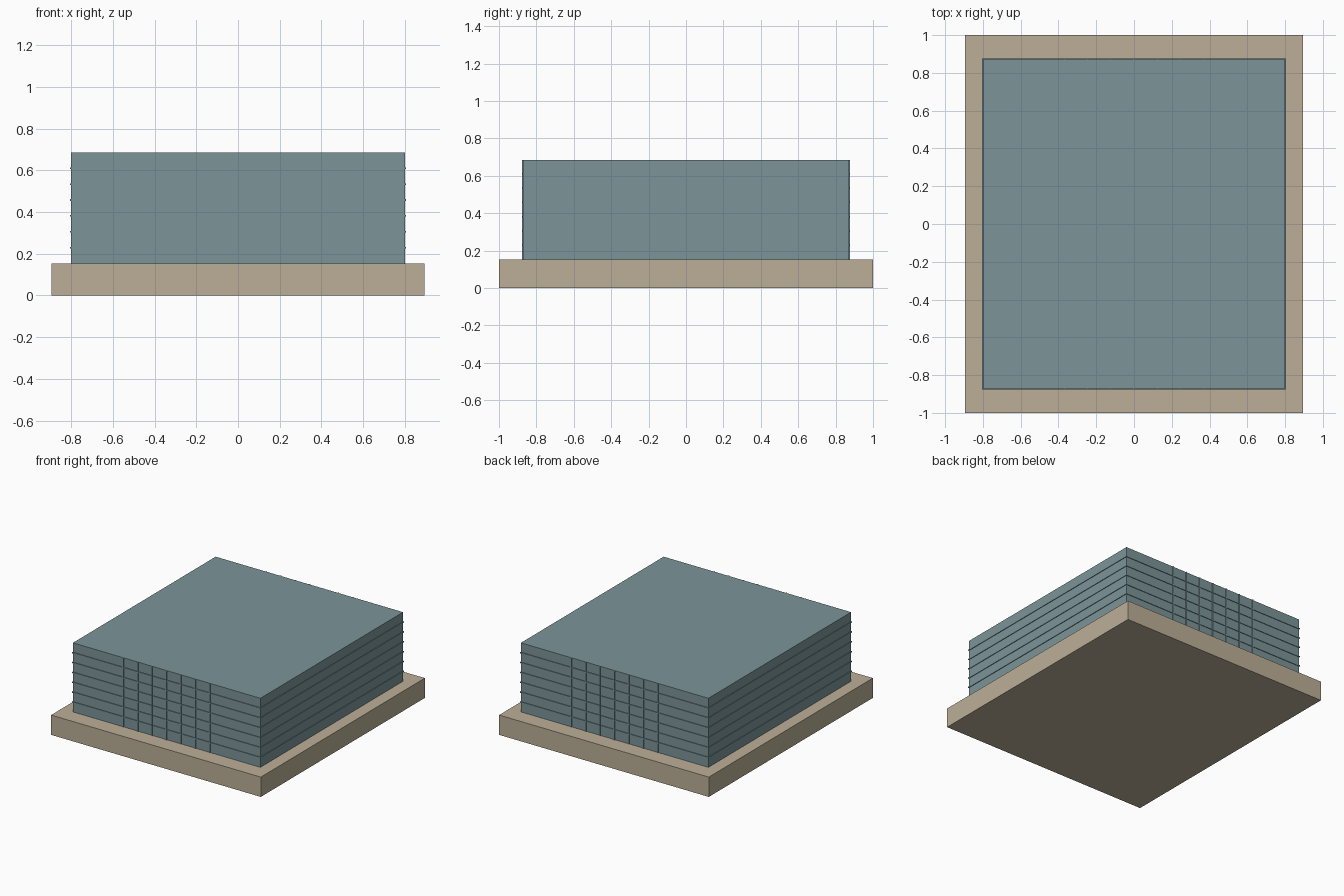
import bpy

if "Cube" in bpy.data.objects:
    bpy.data.objects.remove(bpy.data.objects["Cube"])


def material(name, color):
    m = bpy.data.materials.new(name)
    m.diffuse_color = color
    m.use_nodes = True
    m.node_tree.nodes["Principled BSDF"].inputs["Base Color"].default_value = m.diffuse_color
    return m


def box(name, center, size, mat):
    bpy.ops.mesh.primitive_cube_add(size=1, location=center)
    ob = bpy.context.object
    ob.name = name
    ob.scale = size
    bpy.ops.object.transform_apply(location=False, rotation=False, scale=True)
    ob.data.materials.append(mat)
    return ob


tan = material("tan_stone", (0.50, 0.43, 0.31, 1))
teal = material("teal_glass", (0.20, 0.30, 0.32, 1))

BASE_H, TOP = 0.153, 0.686
H = TOP - BASE_H
FLOORS = 7

# Plinth and main block
box("base_plinth", (0, 0, BASE_H / 2), (1.79, 2.0, BASE_H), tan)
box("main_block", (0, 0, BASE_H + H / 2), (1.60, 1.74, H), teal)

# Thin floor bands around all four sides
for i in range(1, FLOORS):
    z = BASE_H + H * i / FLOORS
    box(f"floor_band_{i}", (0, 0, z), (1.61, 1.75, 0.008), teal)

# Slim vertical fins on the front and back
for side, y in (("front", -0.87), ("back", 0.87)):
    for i in range(-3, 4):
        box(f"{side}_fin_{i + 4}", (i * 0.123, y, BASE_H + H / 2),
            (0.008, 0.012, H), teal)
